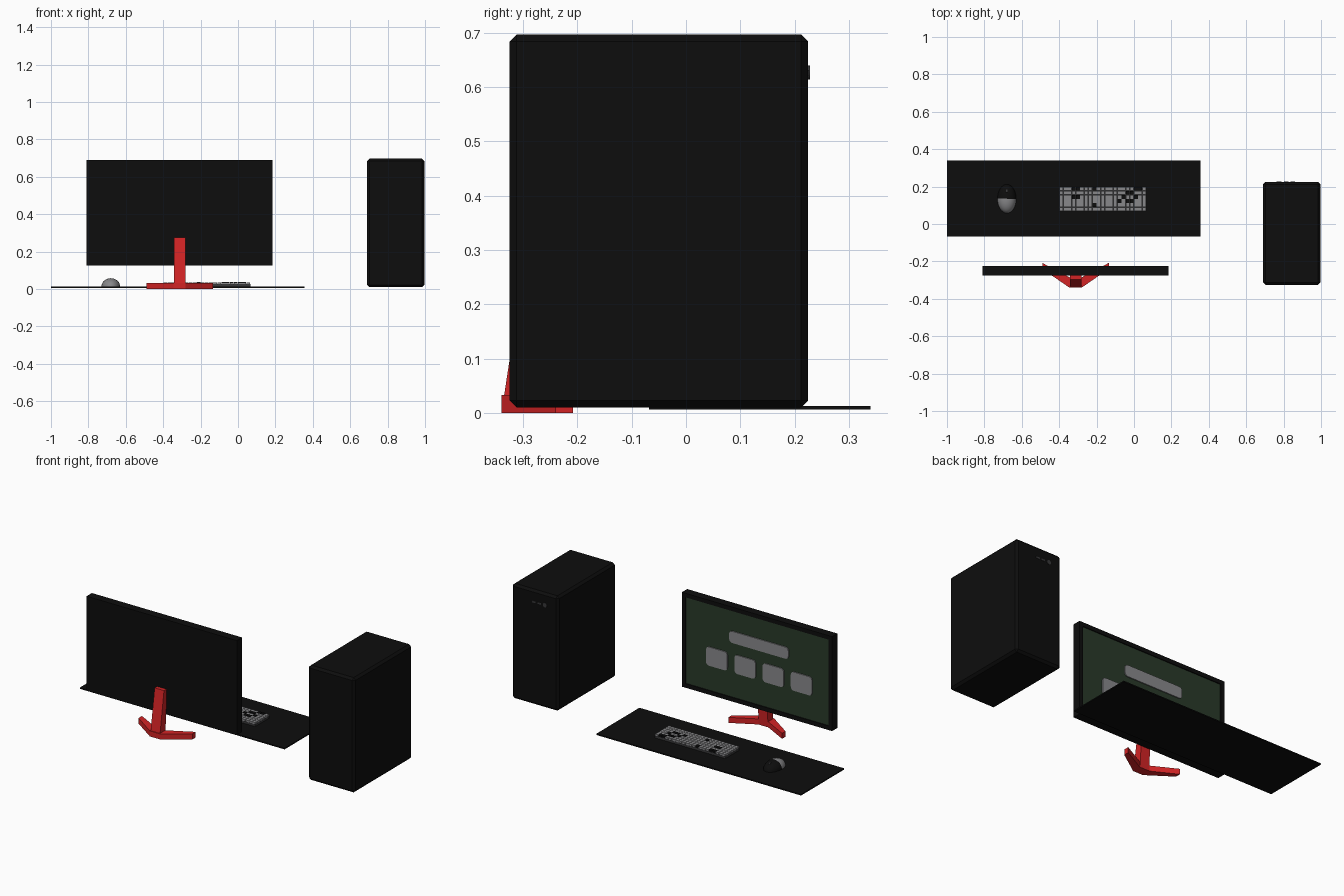
import bpy, bmesh, math
from mathutils import Vector

if "Cube" in bpy.data.objects:
    bpy.data.objects.remove(bpy.data.objects["Cube"])


def material(name, rgb):
    m = bpy.data.materials.new(name)
    m.diffuse_color = (*rgb, 1)
    m.use_nodes = True
    m.node_tree.nodes["Principled BSDF"].inputs["Base Color"].default_value = m.diffuse_color
    return m


BLACK = material("black plastic", (0.004, 0.004, 0.004))
RED = material("red stand", (0.65, 0.017, 0.018))
GREY = material("light grey", (0.25, 0.25, 0.26))
GREEN = material("dark green screen", (0.022, 0.042, 0.022))
DARK = material("dark grey", (0.04, 0.04, 0.042))


def finish(name, bm, *mats):
    bmesh.ops.recalc_face_normals(bm, faces=bm.faces[:])
    me = bpy.data.meshes.new(name)
    bm.to_mesh(me)
    bm.free()
    ob = bpy.data.objects.new(name, me)
    bpy.context.collection.objects.link(ob)
    for m in mats:
        me.materials.append(m)
    return ob


def add_box(bm, lo, hi, mat=0):
    verts = bmesh.ops.create_cube(bm, size=1)["verts"]
    for v in verts:
        v.co = Vector([lo[i] if v.co[i] < 0 else hi[i] for i in range(3)])
    for f in {f for v in verts for f in v.link_faces}:
        f.material_index = mat


def box(name, lo, hi, mat, bevel=0.0, segments=1):
    bm = bmesh.new()
    add_box(bm, lo, hi)
    if bevel:
        bmesh.ops.bevel(bm, geom=bm.edges[:], offset=bevel, segments=segments,
                        profile=0.5, affect='EDGES')
    return finish(name, bm, mat)


def prism(name, pts, offset, mat):
    # extrude a closed outline of 3D points along an offset
    bm = bmesh.new()
    face = bm.faces.new([bm.verts.new(p) for p in pts])
    ext = bmesh.ops.extrude_face_region(bm, geom=[face])["geom"]
    bmesh.ops.translate(bm, vec=offset,
                        verts=[g for g in ext if isinstance(g, bmesh.types.BMVert)])
    return finish(name, bm, mat)


def rounded_plate(name, x0, x1, z0, z1, r, y, thick, mat):
    pts = []
    for cx, cz, a0 in ((x1 - r, z1 - r, 0), (x0 + r, z1 - r, 90),
                       (x0 + r, z0 + r, 180), (x1 - r, z0 + r, 270)):
        for k in range(5):
            a = math.radians(a0 + k * 22.5)
            pts.append((cx + r * math.cos(a), y, cz + r * math.sin(a)))
    return prism(name, pts, (0, thick, 0), mat)


# Tower case with bevelled edges
box("tower_case", (0.69, -0.325, 0.01), (0.997, 0.225, 0.697), BLACK, 0.013)

# Tower power button and ports, on the +y side
bm = bmesh.new()
res = bmesh.ops.create_cone(bm, cap_ends=True, segments=20, radius1=0.013,
                            radius2=0.013, depth=0.006)
for v in res["verts"]:
    v.co = Vector((v.co.x + 0.775, v.co.z + 0.225, v.co.y + 0.627))
finish("power_button", bm, DARK)
for i, x in enumerate((0.813, 0.85)):
    box(f"port_{i}", (x - 0.012, 0.222, 0.622), (x + 0.012, 0.227, 0.632), DARK)

# Monitor housing with a recessed screen facing +y
bm = bmesh.new()
add_box(bm, (-0.81, -0.275, 0.125), (0.185, -0.225, 0.69))
bm.faces.ensure_lookup_table()
front = max(bm.faces, key=lambda f: f.calc_center_median().y)
bmesh.ops.inset_region(bm, faces=[front], thickness=0.034)
ext = bmesh.ops.extrude_face_region(bm, geom=[front])["geom"]
bmesh.ops.translate(bm, vec=(0, -0.006, 0),
                    verts=[g for g in ext if isinstance(g, bmesh.types.BMVert)])
for g in ext:
    if isinstance(g, bmesh.types.BMFace):
        g.material_index = 1
if front.is_valid:
    bmesh.ops.delete(bm, geom=[front], context='FACES_ONLY')
finish("monitor", bm, BLACK, GREEN)

# Pale panels on the screen: one long bar and four tiles
rounded_plate("screen_bar", -0.52, -0.128, 0.475, 0.545, 0.02, -0.231, 0.006, GREY)
for i in range(4):
    x = 0.025 - i * 0.187
    rounded_plate(f"screen_tile_{i}", x - 0.14, x, 0.298, 0.41, 0.02, -0.231, 0.006, GREY)

# Stand: swept feet and a tapering post behind the monitor
CX = -0.3125
half = [(0.033, -0.34), (0.178, -0.24), (0.178, -0.208), (0.033, -0.285)]
outline = [(CX + x, y, 0) for x, y in half] + [(CX - x, y, 0) for x, y in reversed(half)]
prism("stand_feet", outline, (0, 0, 0.033), RED)
prism("stand_post", [(CX - 0.031, y, z) for y, z in
                     ((-0.34, 0.0), (-0.285, 0.0), (-0.27, 0.275), (-0.298, 0.275))],
      (0.062, 0, 0), RED)

# Desk mat
box("desk_mat", (-1.0, -0.068, 0.006), (0.356, 0.34, 0.013), BLACK)

# Keyboard: base plus key grid with some black keys
box("keyboard_base", (-0.4, 0.068, 0.013), (0.066, 0.2, 0.026), DARK)
COLS, ROWS = 21, 6
black_keys = {(3, 5), (4, 5), (8, 5), (18, 5), (19, 5), (3, 3), (4, 3), (8, 1),
              (14, 2), (15, 3), (16, 4), (17, 4), (16, 2), (17, 2), (18, 3)}
bm = bmesh.new()
dx, dy = 0.466 / COLS, 0.132 / ROWS
for c in range(COLS):
    for r in range(ROWS):
        dark = (c, r) in black_keys
        x, y = -0.4 + c * dx, 0.068 + r * dy
        add_box(bm, (x + 0.001, y + 0.001, 0.024),
                (x + dx - 0.001, y + dy - 0.001, 0.038 if dark else 0.036), int(dark))
finish("keyboard_keys", bm, GREY, BLACK)

# Mouse: half ellipsoid, grey palm rest and black button half
bm = bmesh.new()
bmesh.ops.create_uvsphere(bm, u_segments=32, v_segments=16, radius=1)
cut = bmesh.ops.bisect_plane(bm, geom=bm.verts[:] + bm.edges[:] + bm.faces[:],
                             plane_co=(0, 0, 0), plane_no=(0, 0, 1), clear_inner=True)
bmesh.ops.holes_fill(bm, edges=[e for e in bm.edges if e.is_boundary])
for v in bm.verts:
    v.co = Vector((-0.68 + v.co.x * 0.05, 0.135 + v.co.y * 0.077, 0.013 + v.co.z * 0.045))
for f in bm.faces:
    f.material_index = int(f.calc_center_median().y > 0.1352)
mouse = finish("mouse", bm, GREY, BLACK)
bpy.context.view_layer.objects.active = mouse
mouse.select_set(True)
bpy.ops.object.shade_smooth_by_angle(angle=math.radians(40))

# Mouse scroll wheel
bm = bmesh.new()
res = bmesh.ops.create_cone(bm, cap_ends=True, segments=16, radius1=0.01,
                            radius2=0.01, depth=0.008)
for v in res["verts"]:
    v.co = Vector((v.co.z - 0.68, v.co.x + 0.175, v.co.y + 0.046))
finish("scroll_wheel", bm, DARK)
